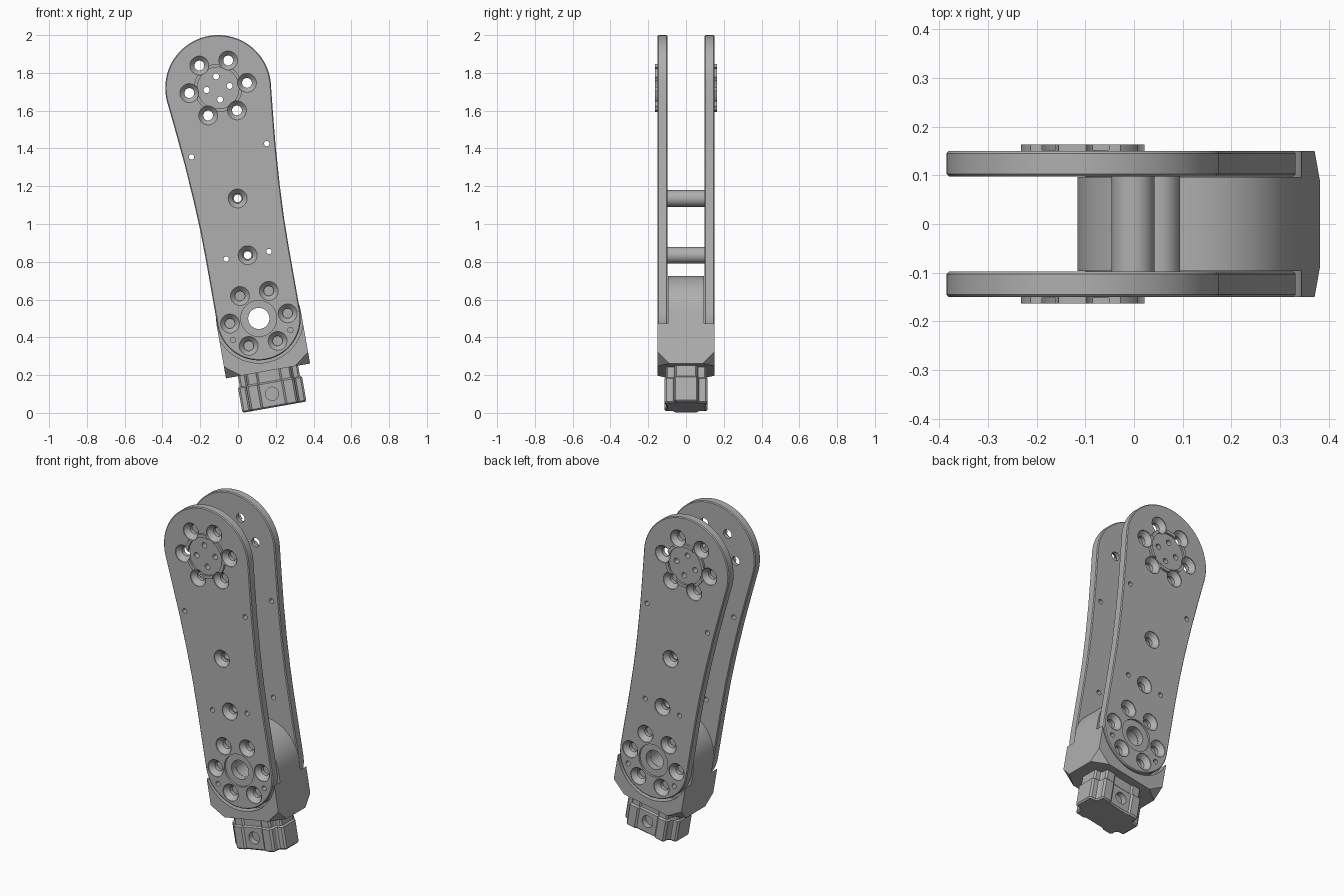
import bpy, bmesh
from math import sin, cos, pi, radians
from mathutils import Matrix, Vector

cube = bpy.data.objects.get("Cube")
if cube:
    bpy.data.objects.remove(cube)

GREY = (0.43, 0.43, 0.43, 1)
metal = bpy.data.materials.new("grey_metal")
metal.use_nodes = True
metal.diffuse_color = GREY
metal.node_tree.nodes["Principled BSDF"].inputs["Base Color"].default_value = GREY

# The arm is built upright around its lower pivot, then leaned over
LEAN = Matrix.Translation((0.11, 0, 0.5)) @ Matrix.Rotation(radians(-10), 4, 'Y')
TOP = 1.239          # height of the upper pivot above the lower one
BOLT_R = 0.155       # bolt circle radius
parts = []


def make(name, bm):
    bmesh.ops.recalc_face_normals(bm, faces=bm.faces)
    mesh = bpy.data.meshes.new(name)
    bm.to_mesh(mesh)
    bm.free()
    mesh.materials.append(metal)
    obj = bpy.data.objects.new(name, mesh)
    bpy.context.collection.objects.link(obj)
    return obj


def arc(r, start, end, n, v=0):
    angles = [radians(start + (end - start) * i / n) for i in range(n + 1)]
    return [(r * cos(a), v + r * sin(a)) for a in angles]


def ring(r, count, v=0, start=0):
    return [(r * cos(radians(start) + i * 2 * pi / count),
             v + r * sin(radians(start) + i * 2 * pi / count)) for i in range(count)]


def prism(bm, outline, low, high, axis='Y', bevel=0):
    """Extrude a closed outline along y or z."""
    def place(p, d):
        return (p[0], d, p[1]) if axis == 'Y' else (p[0], p[1], d)
    a = [bm.verts.new(place(p, low)) for p in outline]
    b = [bm.verts.new(place(p, high)) for p in outline]
    caps = [bm.faces.new(a), bm.faces.new(b)]
    n = len(a)
    for i in range(n):
        j = (i + 1) % n
        bm.faces.new((a[i], a[j], b[j], b[i]))
    bmesh.ops.recalc_face_normals(bm, faces=bm.faces)
    if bevel:
        edges = [e for f in caps for e in f.edges]
        bmesh.ops.bevel(bm, geom=edges, offset=bevel, segments=1, affect='EDGES')


def lathe(bm, centre, profile, seg=32):
    """Solid of revolution about y; profile is (y, radius) pairs."""
    rings = []
    for y, r in profile:
        rings.append([bm.verts.new((p[0] + centre[0], y, p[1] + centre[1]))
                      for p in ring(r, seg)])
    for a, b in zip(rings, rings[1:]):
        for i in range(seg):
            j = (i + 1) % seg
            bm.faces.new((a[i], a[j], b[j], b[i]))
    bm.faces.new(rings[0])
    bm.faces.new(rings[-1])


def combine(obj, centres, profile, operation='DIFFERENCE', seg=32):
    """Cut (or add) the same turned shape at several places."""
    bm = bmesh.new()
    for c in centres:
        lathe(bm, c, profile, seg)
    tool = make("cutter", bm)
    tool.hide_render = True
    mod = obj.modifiers.new("combine", 'BOOLEAN')
    mod.operation = operation
    mod.solver = 'EXACT'
    mod.object = tool
    bpy.context.view_layer.objects.active = obj
    bpy.ops.object.modifier_apply(modifier=mod.name)
    bpy.data.objects.remove(tool)


def through(r):
    return [(-0.3, r), (0.3, r)]


# Side plate: wide round top, gently waisted sides, round bottom
side = [(0.262, 1.05), (0.246, 0.88), (0.232, 0.68), (0.224, 0.5), (0.222, 0.35)]
outline = (arc(0.28, -4, 184, 40, TOP) + [(-u, v) for u, v in side]
           + arc(0.222, 180, 360, 36) + side[::-1])
bm = bmesh.new()
prism(bm, outline, -0.15, -0.098, bevel=0.005)
plate = make("front_plate", bm)

# Raised hub ring with a shallow recess, then all of the holes
combine(plate, [(0, TOP)], [(-0.163, 0.128), (-0.12, 0.128)], 'UNION', 48)
combine(plate, [(0, TOP)], [(-0.2, 0.11), (-0.152, 0.11)], seg=48)
bolts = ring(BOLT_R, 6, TOP) + ring(BOLT_R, 6) + [(0, 0.645), (0, 0.34)]
combine(plate, bolts, [(-0.2, 0.05), (-0.146, 0.05), (-0.12, 0.026), (-0.05, 0.026)])
combine(plate, ring(0.062, 4, TOP), through(0.016), seg=20)
pins = [(-0.202, 0.904), (0.202, 0.904), (-0.115, 0.34), (0.115, 0.34)]
pins += arc(0.178, -30, 210, 1)
combine(plate, pins, through(0.014), seg=20)
combine(plate, [(0, 0)], [(-0.2, 0.095), (-0.138, 0.095)], seg=48)
combine(plate, [(0, 0)], through(0.056), seg=48)
parts.append(plate)

# Matching plate on the back
bm = bmesh.new()
bm.from_mesh(plate.data)
bmesh.ops.scale(bm, vec=(1, -1, 1), verts=bm.verts)
bmesh.ops.reverse_faces(bm, faces=bm.faces)
parts.append(make("back_plate", bm))

# Hollow spacers between the plates
for name, v in (("upper_spacer", 0.645), ("lower_spacer", 0.34)):
    bm = bmesh.new()
    lathe(bm, (0, v), [(-0.1, 0.044), (0.1, 0.044)], 40)
    spacer = make(name, bm)
    combine(spacer, [(0, v)], through(0.02))
    parts.append(spacer)

# Joint body: block with a round head, corners sliced off at the bottom
bm = bmesh.new()
prism(bm, [(-0.226, -0.282), (0.226, -0.282)] + arc(0.226, 0, 180, 40), -0.15, 0.15)
for sx in (-1, 1):
    for sy in (-1, 1):
        p = [Vector((sx * 0.145, sy * 0.15, -0.282)),
             Vector((sx * 0.226, sy * 0.15, -0.22)),
             Vector((sx * 0.226, sy * 0.09, -0.282))]
        normal = (p[1] - p[0]).cross(p[2] - p[0])
        if normal.z > 0:
            normal.negate()
        bmesh.ops.bisect_plane(bm, geom=bm.verts[:] + bm.edges[:] + bm.faces[:],
                               plane_co=p[0], plane_no=normal, clear_outer=True)
        bmesh.ops.holes_fill(bm, edges=[e for e in bm.edges if e.is_boundary])
body = make("joint_body", bm)
for s in (-1, 1):
    combine(body, [(0, 0)], [(s * 0.3, 0.236), (s * 0.096, 0.236)], seg=72)
combine(body, [(0, 0)], through(0.056), seg=48)
parts.append(body)

# Lobed plug under the joint, with a narrower neck
quarter = [(0.172, 0.055), (0.162, 0.064), (0.137, 0.066), (0.13, 0.075),
           (0.128, 0.104), (0.118, 0.115), (0.07, 0.115), (0.06, 0.106)]
right = [(x, -y) for x, y in quarter[::-1]] + quarter
star = right + [(-x, -y) for x, y in right]
bm = bmesh.new()
prism(bm, star, -0.477, -0.338, 'Z', bevel=0.008)
plug = make("plug", bm)
for s in (-1, 1):
    combine(plug, [(0, -0.405)], [(s * 0.2, 0.035), (s * 0.07, 0.035)])
parts.append(plug)
bm = bmesh.new()
prism(bm, [(x * 0.94, y * 0.93) for x, y in star], -0.345, -0.27, 'Z')
parts.append(make("plug_neck", bm))

# Lean the arm and smooth the round surfaces
for obj in parts:
    obj.data.transform(LEAN)
    bpy.ops.object.select_all(action='DESELECT')
    obj.select_set(True)
    bpy.context.view_layer.objects.active = obj
    bpy.ops.object.shade_smooth_by_angle(angle=radians(30))
